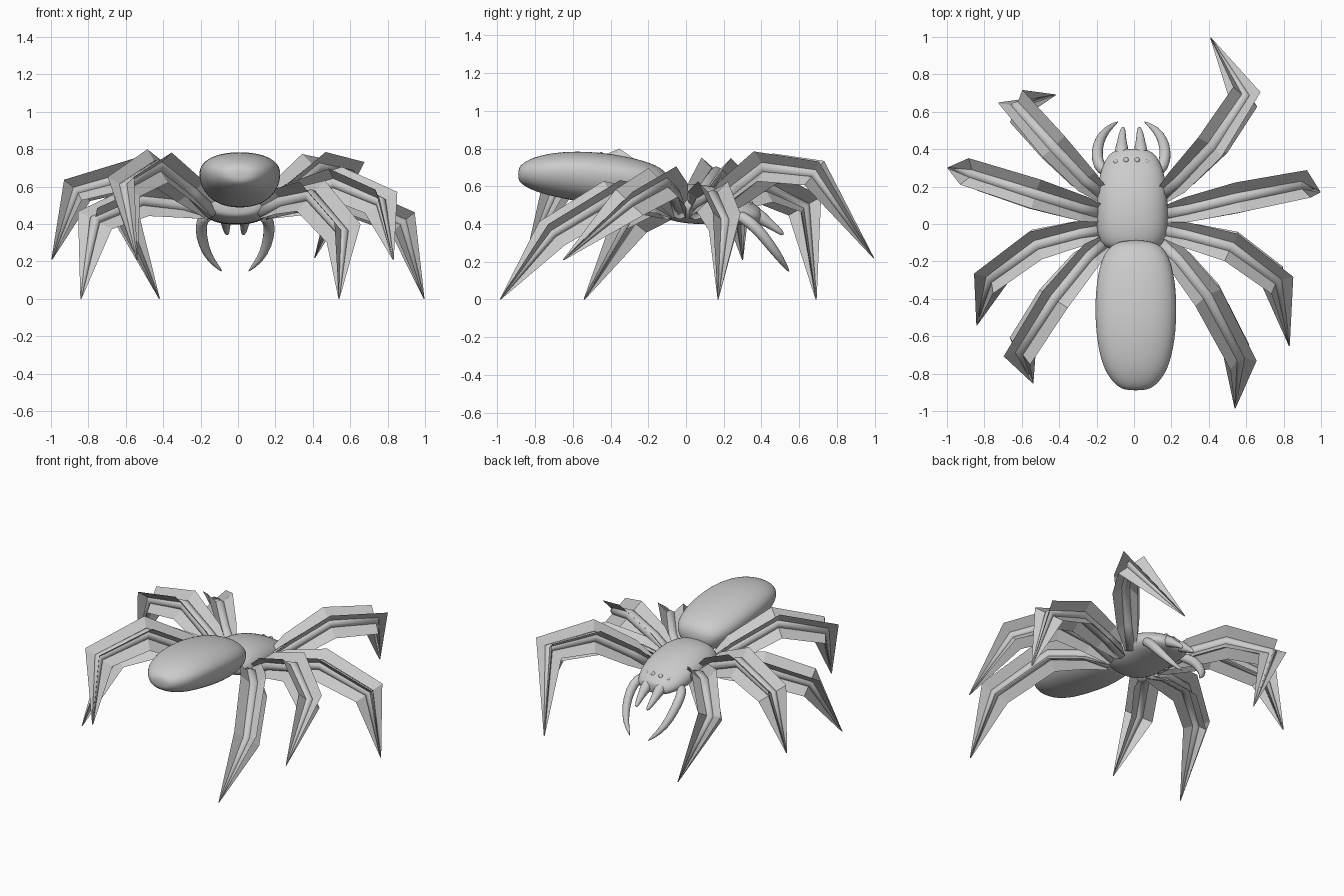
import bpy, math
from mathutils import Vector

if "Cube" in bpy.data.objects:
    bpy.data.objects.remove(bpy.data.objects["Cube"])


def make(name, verts, faces, smooth=None, subsurf=0):
    me = bpy.data.meshes.new(name)
    me.from_pydata([tuple(v) for v in verts], [], faces)
    ob = bpy.data.objects.new(name, me)
    bpy.context.collection.objects.link(ob)
    if smooth:
        me.polygons.foreach_set("use_smooth", [True] * len(me.polygons))
    if subsurf:
        m = ob.modifiers.new("smooth", 'SUBSURF')
        m.levels = m.render_levels = subsurf
    return ob


def skin(rings):
    """Close a list of equal rings into verts and faces."""
    n = len(rings[0])
    verts = [v for r in rings for v in r]
    faces = [(i * n + j, i * n + (j + 1) % n, (i + 1) * n + (j + 1) % n, (i + 1) * n + j)
             for i in range(len(rings) - 1) for j in range(n)]
    last = (len(rings) - 1) * n
    faces += [tuple(reversed(range(n))), tuple(range(last, last + n))]
    return verts, faces


def body(name, cx, stations, n=16):
    """Loft along y; station = y, widest height, half width, rise, drop."""
    rings = []
    for y, z, rx, up, down in stations:
        ring = []
        for k in range(n):
            a = 2 * math.pi * k / n
            c, s = math.cos(a), math.sin(a)
            c = math.copysign(abs(c) ** 0.9, c)
            s2 = math.copysign(abs(s) ** 0.95, s)
            ring.append((cx + rx * c, y, z + (up if s > 0 else down) * s2))
        rings.append(ring)
    return make(name, *skin(rings), smooth=True, subsurf=2)


def frames(pts):
    """Parallel-transported side and up vectors along a path."""
    n = len(pts)
    tans = []
    for i in range(n):
        a = (pts[i] - pts[i - 1]).normalized() if i else Vector()
        b = (pts[i + 1] - pts[i]).normalized() if i < n - 1 else Vector()
        tans.append((a + b).normalized())
    side = tans[0].cross(Vector((0, 0, 1))).normalized()
    out = []
    for i, t in enumerate(tans):
        if i:
            side = tans[i - 1].rotation_difference(t) @ side
        out.append((side.copy(), side.cross(t).normalized()))
    return out


def tube(pts, radii, n=8):
    rings = []
    for p, (s, u), r in zip(pts, frames(pts), radii):
        rings.append([p + r * (math.cos(2 * math.pi * k / n) * s + math.sin(2 * math.pi * k / n) * u)
                      for k in range(n)])
    return skin(rings)


def leg(name, pts):
    """Thin tapering limb with four long flat blades in an X."""
    pts = [Vector(p) for p in pts]
    v, f = tube(pts, (0.04, 0.036, 0.036, 0.03, 0.003))
    make(name, v, f, smooth=True)
    widths = (0.05, 0.095, 0.115, 0.105, 0.003)
    verts, faces = [], []
    fr = frames(pts)
    for k in range(4):
        a = math.pi / 4 + k * math.pi / 2
        b = len(verts)
        for p, (s, u), w in zip(pts, fr, widths):
            verts += [p, p + w * (math.cos(a) * s + math.sin(a) * u)]
        faces += [(b + 2 * i, b + 2 * i + 1, b + 2 * i + 3, b + 2 * i + 2) for i in range(len(pts) - 1)]
    make(name + "_blades", verts, faces)


# abdomen, raised at the back
body("abdomen", 0.01, [
    (-0.89, 0.665, 0.05, 0.025, 0.03), (-0.87, 0.67, 0.105, 0.055, 0.065),
    (-0.78, 0.68, 0.178, 0.088, 0.12), (-0.62, 0.685, 0.215, 0.105, 0.16),
    (-0.44, 0.67, 0.225, 0.112, 0.18), (-0.26, 0.645, 0.21, 0.105, 0.165),
    (-0.13, 0.62, 0.165, 0.085, 0.12), (-0.085, 0.605, 0.08, 0.04, 0.05)])

# thorax and head
body("thorax", -0.01, [
    (-0.14, 0.50, 0.10, 0.06, 0.05), (-0.12, 0.50, 0.17, 0.10, 0.07),
    (-0.02, 0.50, 0.198, 0.12, 0.10), (0.12, 0.495, 0.195, 0.115, 0.10),
    (0.25, 0.475, 0.182, 0.095, 0.08), (0.34, 0.45, 0.15, 0.072, 0.055),
    (0.39, 0.44, 0.11, 0.05, 0.04), (0.402, 0.44, 0.05, 0.03, 0.02)])

# eyes
for x, y, z in ((-0.095, 0.33, 0.50), (-0.042, 0.34, 0.51), (0.017, 0.34, 0.51), (0.07, 0.33, 0.50)):
    bpy.ops.mesh.primitive_uv_sphere_add(segments=12, ring_count=8, radius=0.016, location=(x, y, z))
    bpy.context.object.name = "eye"
    bpy.ops.object.shade_smooth()

# curved palps and short fangs on both sides of the head
for s, label in ((-1, "left"), (1, "right")):
    palp = [(0.13, 0.27, 0.45), (0.175, 0.31, 0.43), (0.185, 0.38, 0.375),
            (0.172, 0.445, 0.29), (0.135, 0.505, 0.21), (0.066, 0.55, 0.142)]
    make(label + "_palp", *tube([Vector((-0.015 + s * x, y, z)) for x, y, z in palp],
                                (0.03, 0.035, 0.034, 0.03, 0.022, 0.004)), smooth=True, subsurf=1)
    fang = [(0.05, 0.33, 0.47), (0.051, 0.40, 0.435), (0.05, 0.435, 0.405), (0.048, 0.48, 0.375), (0.042, 0.52, 0.34)]
    make(label + "_fang", *tube([Vector((-0.015 + s * x, y, z)) for x, y, z in fang],
                                (0.04, 0.042, 0.028, 0.022, 0.010)), smooth=True, subsurf=1)

# eight posed legs: root, hip, first knee, second knee, tip
leg("right_leg_1", [(0.14, 0.14, 0.46), (0.25, 0.24, 0.56), (0.42, 0.42, 0.70), (0.595, 0.68, 0.67), (0.41, 0.995, 0.22)])
leg("right_leg_2", [(0.14, 0.05, 0.46), (0.30, 0.08, 0.51), (0.55, 0.14, 0.545), (0.88, 0.205, 0.41), (0.995, 0.17, 0.0)])
leg("right_leg_3", [(0.14, -0.03, 0.46), (0.29, -0.06, 0.55), (0.52, -0.12, 0.62), (0.765, -0.30, 0.515), (0.83, -0.65, 0.21)])
leg("right_leg_4", [(0.13, -0.09, 0.46), (0.24, -0.19, 0.52), (0.39, -0.38, 0.55), (0.565, -0.71, 0.35), (0.54, -0.985, 0.0)])
leg("left_leg_1", [(-0.15, 0.14, 0.46), (-0.27, 0.24, 0.54), (-0.43, 0.41, 0.60), (-0.63, 0.63, 0.495), (-0.42, 0.69, 0.0)])
leg("left_leg_2", [(-0.15, 0.05, 0.46), (-0.29, 0.085, 0.56), (-0.53, 0.16, 0.67), (-0.86, 0.265, 0.58), (-0.995, 0.30, 0.21)])
leg("left_leg_3", [(-0.15, -0.03, 0.46), (-0.29, -0.05, 0.50), (-0.52, -0.11, 0.525), (-0.765, -0.29, 0.42), (-0.84, -0.54, 0.0)])
leg("left_leg_4", [(-0.14, -0.09, 0.46), (-0.25, -0.18, 0.57), (-0.43, -0.40, 0.71), (-0.61, -0.68, 0.60), (-0.54, -0.85, 0.21)])
